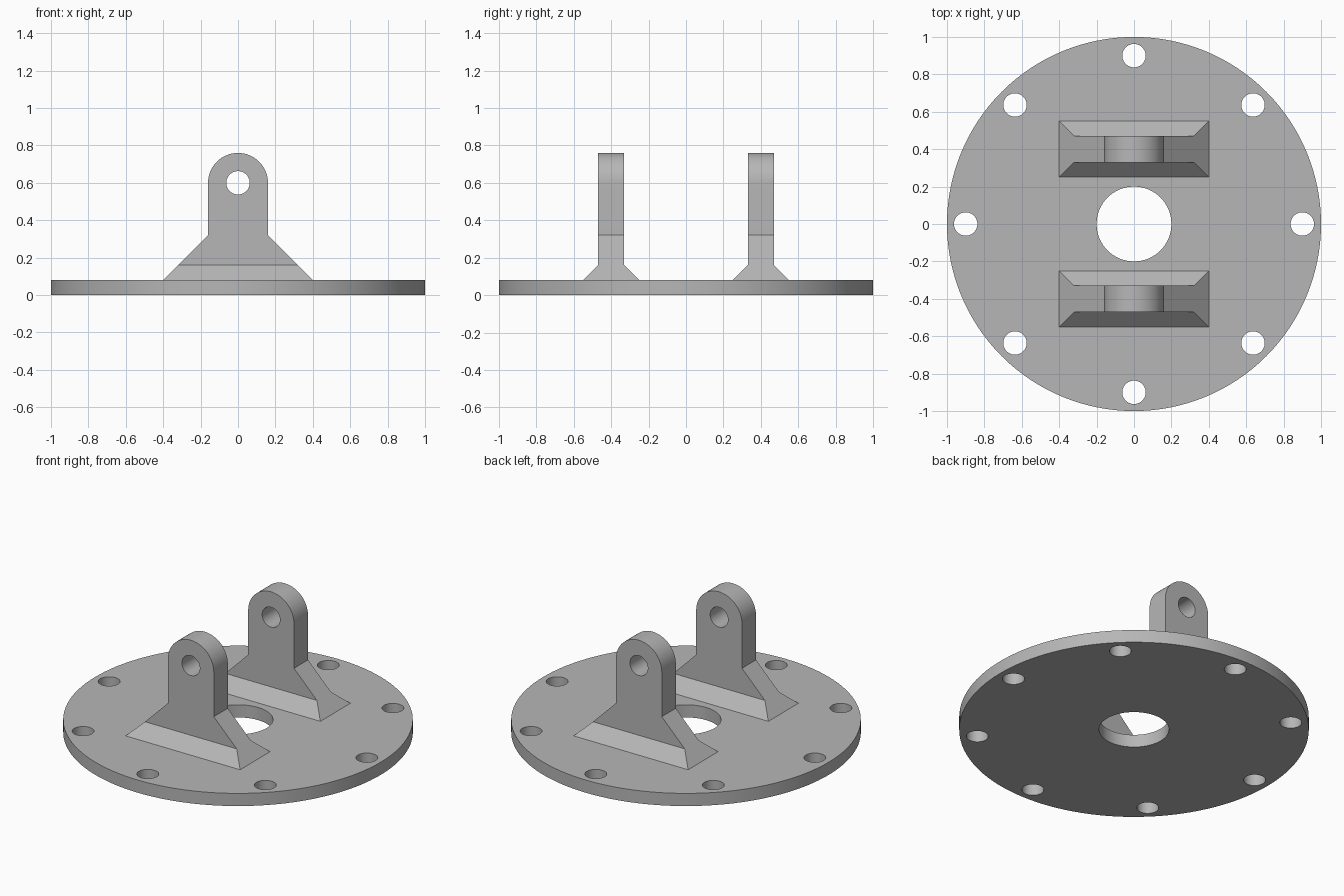
import bpy
import bmesh
from math import cos, sin, pi

cube = bpy.data.objects.get("Cube")
if cube:
    bpy.data.objects.remove(cube, do_unlink=True)

# One plain grey for the whole casting
GREY = (0.47, 0.47, 0.47, 1)
grey = bpy.data.materials.new("plain_grey")
grey.use_nodes = True
grey.diffuse_color = GREY
grey.node_tree.nodes["Principled BSDF"].inputs["Base Color"].default_value = GREY

BASE_TOP = 0.08      # top of the round plate
FOOT_TOP = 0.16      # where the foot flare ends
SHOULDER = 0.32      # where the upright sides begin
EYE_Z = 0.6          # centre of the lug eye
LUG_R = 0.16
LUG_HALF = 0.07
BOLT_R = 0.0625


def add_cylinder(name, radius, depth, location, rotation=(0, 0, 0), sides=64):
    bpy.ops.mesh.primitive_cylinder_add(vertices=sides, radius=radius, depth=depth,
                                        location=location, rotation=rotation)
    obj = bpy.context.object
    obj.name = name
    return obj


def drill(obj, cutters):
    for cutter in cutters:
        mod = obj.modifiers.new("hole", 'BOOLEAN')
        mod.operation = 'DIFFERENCE'
        mod.solver = 'EXACT'
        mod.object = cutter
    bpy.context.view_layer.update()
    graph = bpy.context.evaluated_depsgraph_get()
    drilled = bpy.data.meshes.new_from_object(obj.evaluated_get(graph))
    obj.modifiers.clear()
    obj.data = drilled
    for cutter in cutters:
        bpy.data.objects.remove(cutter, do_unlink=True)


def finish(obj):
    obj.data.materials.clear()
    obj.data.materials.append(grey)
    bpy.ops.object.select_all(action='DESELECT')
    obj.select_set(True)
    bpy.context.view_layer.objects.active = obj
    bpy.ops.object.shade_smooth_by_angle(angle=pi / 6)


# Round base plate with a centre bore and a ring of bolt holes
plate = add_cylinder("base_plate", 1, BASE_TOP, (0, 0, BASE_TOP / 2), sides=128)
cutters = [add_cylinder("bore_cutter", 0.2, 1, (0, 0, 0))]
for i in range(8):
    a = i * pi / 4
    cutters.append(add_cylinder("bolt_cutter", BOLT_R, 1,
                                (0.9 * cos(a), 0.9 * sin(a), 0), sides=48))
drill(plate, cutters)
finish(plate)


def build_lug(name, y):
    # Outline: flared shoulders, straight sides and a rounded head
    outline = [(-0.32, FOOT_TOP), (0.32, FOOT_TOP), (LUG_R, SHOULDER)]
    steps = 32
    outline += [(LUG_R * cos(pi * i / steps), EYE_Z + LUG_R * sin(pi * i / steps))
                for i in range(steps + 1)]
    outline.append((-LUG_R, SHOULDER))

    bm = bmesh.new()
    front = [bm.verts.new((x, -LUG_HALF, z)) for x, z in outline]
    back = [bm.verts.new((x, LUG_HALF, z)) for x, z in outline]
    bm.faces.new(front)
    bm.faces.new(back[::-1])
    n = len(outline)
    for i in range(1, n):
        j = (i + 1) % n
        bm.faces.new((front[i], back[i], back[j], front[j]))

    # Foot spreading outwards on all four sides
    ring = [front[0], front[1], back[1], back[0]]
    foot = [bm.verts.new((sx * 0.4, sy * 0.15, BASE_TOP))
            for sx, sy in ((-1, -1), (1, -1), (1, 1), (-1, 1))]
    for i in range(4):
        j = (i + 1) % 4
        bm.faces.new((foot[i], foot[j], ring[j], ring[i]))
    bm.faces.new(foot[::-1])
    bmesh.ops.recalc_face_normals(bm, faces=bm.faces)

    mesh = bpy.data.meshes.new(name)
    bm.to_mesh(mesh)
    bm.free()
    lug = bpy.data.objects.new(name, mesh)
    lug.location.y = y
    bpy.context.collection.objects.link(lug)

    # Pin eye through the head
    drill(lug, [add_cylinder("eye_cutter", BOLT_R, 0.5, (0, y, EYE_Z),
                             (pi / 2, 0, 0), 48)])
    finish(lug)


build_lug("front_lug", -0.4)
build_lug("back_lug", 0.4)
